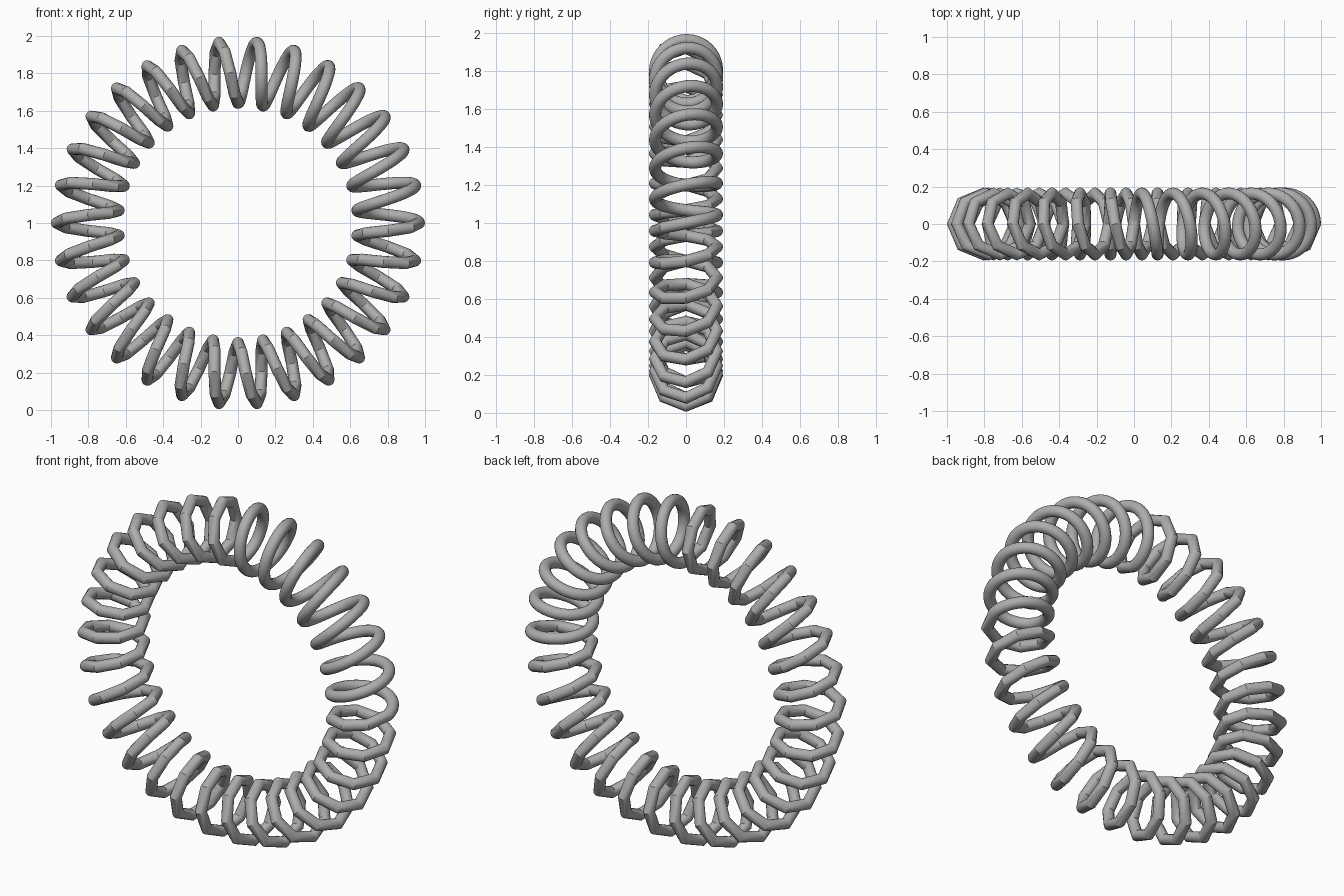
import bpy
import bmesh
from math import cos, sin, pi, tau
from mathutils import Vector

cube = bpy.data.objects.get("Cube")
if cube:
    bpy.data.objects.remove(cube, do_unlink=True)

TURNS = 30
RING_RADIUS = 0.805
COIL_RADIUS = 0.163
WIRE_RADIUS = 0.032
WIRE_SIDES = 16
FINE_STEPS, COARSE_STEPS = 40, 8   # segments per turn
SMOOTH_TURNS = TURNS / 4           # the first quarter is finely divided

metal = bpy.data.materials.new("grey metal")
metal.use_nodes = True
grey = (0.42, 0.42, 0.42, 1)
metal.diffuse_color = grey
metal.node_tree.nodes["Principled BSDF"].inputs["Base Color"].default_value = grey


def coil_point(turn):
    """Centre of the wire after a number of turns round the ring."""
    around, phase = tau * turn / TURNS, tau * turn
    radius = RING_RADIUS + COIL_RADIUS * cos(phase)
    return Vector((radius * cos(around), COIL_RADIUS * sin(phase),
                   1 + radius * sin(around)))


def ring_centre(turn):
    around = tau * turn / TURNS
    return Vector((RING_RADIUS * cos(around), 0, 1 + RING_RADIUS * sin(around)))


# Wire path: a fine quarter followed by a coarse remainder
fine_count = int(SMOOTH_TURNS * FINE_STEPS)
coarse_count = int((TURNS - SMOOTH_TURNS) * COARSE_STEPS)
turns = [i / FINE_STEPS for i in range(fine_count)]
turns += [SMOOTH_TURNS + i / COARSE_STEPS for i in range(coarse_count)]
path = [coil_point(t) for t in turns]

# Sweep a circle along the closed path
bm = bmesh.new()
loops = []
for i, (turn, point) in enumerate(zip(turns, path)):
    before = (point - path[i - 1]).normalized()
    after = (path[(i + 1) % len(path)] - point).normalized()
    tangent = (before + after).normalized()
    outward = point - ring_centre(turn)
    outward = (outward - tangent * outward.dot(tangent)).normalized()
    side = tangent.cross(outward)
    angles = [tau * k / WIRE_SIDES for k in range(WIRE_SIDES)]
    loops.append([bm.verts.new(point + WIRE_RADIUS * (outward * cos(a) + side * sin(a)))
                  for a in angles])

for i, loop in enumerate(loops):
    following = loops[(i + 1) % len(loops)]
    for k in range(WIRE_SIDES):
        n = (k + 1) % WIRE_SIDES
        bm.faces.new((loop[k], loop[n], following[n], following[k]))
bmesh.ops.recalc_face_normals(bm, faces=bm.faces[:])

mesh = bpy.data.meshes.new("coiled_ring")
bm.to_mesh(mesh)
bm.free()
mesh.materials.append(metal)
coil = bpy.data.objects.new("coiled_ring", mesh)
bpy.context.collection.objects.link(coil)

# Smooth wire with crisp bends
bpy.ops.object.select_all(action="DESELECT")
coil.select_set(True)
bpy.context.view_layer.objects.active = coil
bpy.ops.object.shade_smooth_by_angle(angle=pi / 6)
